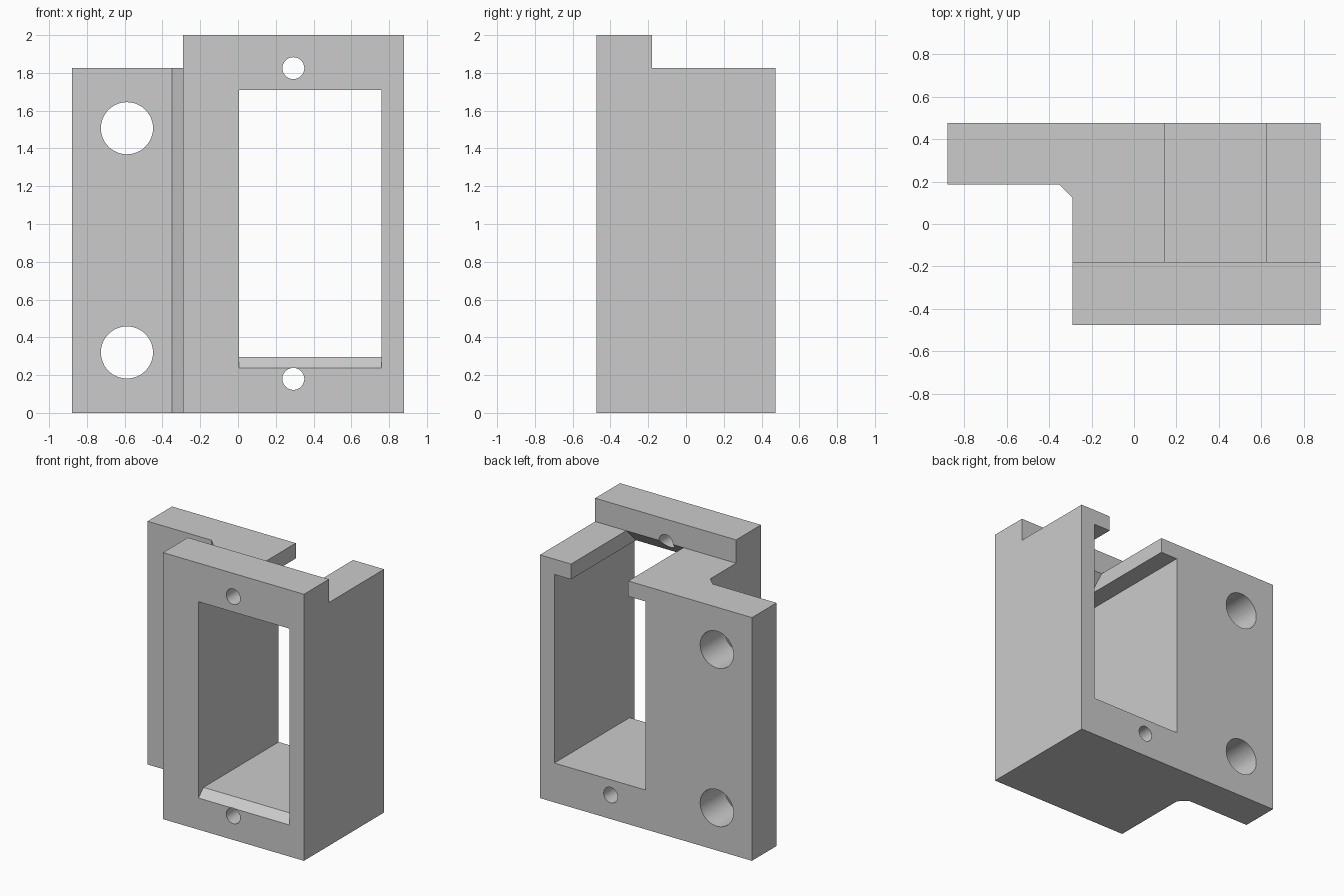
import bpy
import bmesh
import math

cube = bpy.data.objects.get("Cube")
if cube:
    bpy.data.objects.remove(cube, do_unlink=True)

# Main levels
BACK, FRONT, STEP_Y = 0.475, -0.475, -0.18
TOP, SHOULDER = 2.0, 1.825
LEFT, RIGHT = 0.88, -0.88
WIN_X0, WIN_X1, WIN_Z0, WIN_Z1 = 0.005, 0.76, 0.295, 1.71
SLOT_X0, SLOT_X1 = 0.147, 0.622
OVER = 0.1

grey = bpy.data.materials.new("light_grey")
grey.use_nodes = True
colour = (0.6, 0.6, 0.6, 1)
grey.diffuse_color = colour
grey.node_tree.nodes["Principled BSDF"].inputs["Base Color"].default_value = colour


def prism(name, profile, axis, start, end):
    """Extrude a closed 2D profile along x (profile y, z) or z (profile x, y)."""
    bm = bmesh.new()
    place = (lambda a, b: (start, a, b)) if axis == 'X' else (lambda a, b: (a, b, start))
    face = bm.faces.new([bm.verts.new(place(a, b)) for a, b in profile])
    ext = bmesh.ops.extrude_face_region(bm, geom=[face])
    move = (end - start, 0, 0) if axis == 'X' else (0, 0, end - start)
    verts = [g for g in ext["geom"] if isinstance(g, bmesh.types.BMVert)]
    bmesh.ops.translate(bm, verts=verts, vec=move)
    bmesh.ops.recalc_face_normals(bm, faces=bm.faces)
    mesh = bpy.data.meshes.new(name)
    bm.to_mesh(mesh)
    bm.free()
    obj = bpy.data.objects.new(name, mesh)
    bpy.context.collection.objects.link(obj)
    mesh.materials.append(grey)
    return obj


def cut(target, cutter):
    """Subtract the cutter for good and remove it."""
    cutter.hide_render = True
    bpy.context.view_layer.objects.active = target
    mod = target.modifiers.new("cut", 'BOOLEAN')
    mod.operation, mod.solver, mod.object = 'DIFFERENCE', 'EXACT', cutter
    bpy.ops.object.modifier_apply(modifier=mod.name)
    bpy.data.objects.remove(cutter, do_unlink=True)


def drill(target, x, z, radius):
    """Round hole from front to back."""
    bpy.ops.mesh.primitive_cylinder_add(vertices=48, radius=radius, depth=2,
                                        location=(x, 0, z), rotation=(math.pi / 2, 0, 0))
    hole = bpy.context.object
    hole.data.materials.append(grey)
    cut(target, hole)


# Body: housing with a side flange and a chamfered inner corner
body = prism("mounting_bracket", [
    (-0.29, FRONT), (LEFT, FRONT), (LEFT, BACK), (RIGHT, BACK),
    (RIGHT, 0.185), (-0.35, 0.185), (-0.29, 0.125)], 'Z', 0, TOP)

# Lower shoulder behind the raised front wall
cut(body, prism("shoulder_cutter", [
    (STEP_Y, SHOULDER), (BACK + OVER, SHOULDER),
    (BACK + OVER, TOP + OVER), (STEP_Y, TOP + OVER)], 'X', -1, 1))

# Window through the housing, with a sloping front sill
sill = 0.058
cut(body, prism("window_cutter", [
    (FRONT - OVER, WIN_Z0 - sill), (FRONT, WIN_Z0 - sill), (FRONT + sill, WIN_Z0),
    (BACK + OVER, WIN_Z0), (BACK + OVER, WIN_Z1), (FRONT - OVER, WIN_Z1)],
    'X', WIN_X0, WIN_X1))

# Open slot between the two top lips, sloping under the front wall
rise = SHOULDER - WIN_Z1
cut(body, prism("slot_cutter", [
    (STEP_Y - rise, WIN_Z1), (STEP_Y - rise, WIN_Z1 - OVER), (BACK + OVER, WIN_Z1 - OVER),
    (BACK + OVER, SHOULDER + OVER), (STEP_Y, SHOULDER + OVER), (STEP_Y, SHOULDER)],
    'X', SLOT_X0, SLOT_X1))

# Flange bolt holes and small screw holes
for z in (0.32, 1.507):
    drill(body, -0.588, z, 0.138)
for z in (0.18, 1.825):
    drill(body, 0.293, z, 0.058)

# Smooth bores, crisp edges
bpy.ops.object.select_all(action='DESELECT')
body.select_set(True)
bpy.context.view_layer.objects.active = body
bpy.ops.object.shade_smooth_by_angle(angle=math.radians(30))
